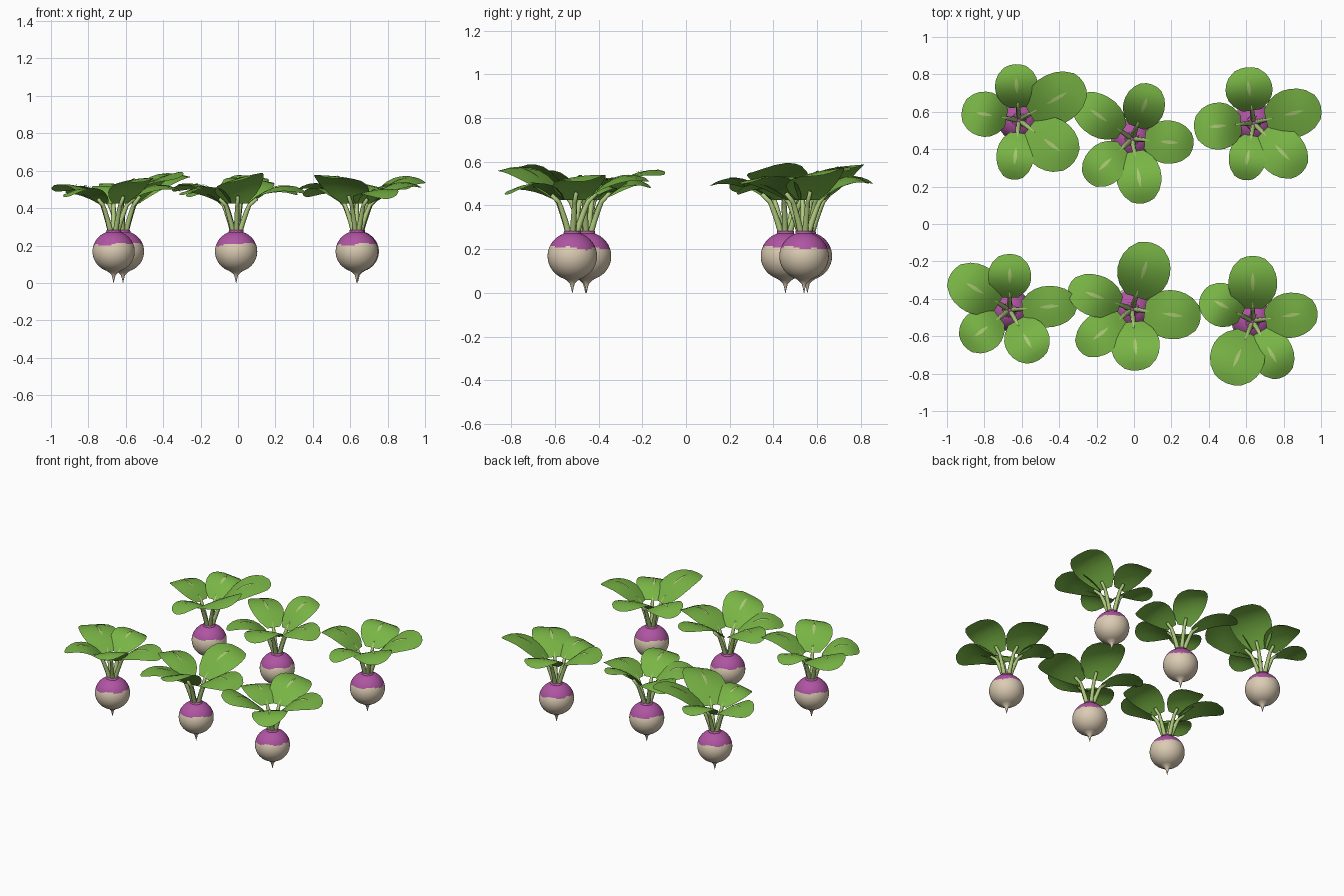
import bpy
import bmesh
import math
from mathutils import Vector

cube = bpy.data.objects.get("Cube")
if cube:
    bpy.data.objects.remove(cube)


def material(name, rgb):
    m = bpy.data.materials.new(name)
    m.use_nodes = True
    m.diffuse_color = (*rgb, 1)
    m.node_tree.nodes["Principled BSDF"].inputs["Base Color"].default_value = (*rgb, 1)
    return m


CREAM = material("cream skin", (0.71, 0.60, 0.45))
PURPLE = material("purple skin", (0.43, 0.09, 0.36))
LEAF = material("leaf green", (0.19, 0.46, 0.06))
STEM = material("pale stem green", (0.42, 0.58, 0.20))
RIB = material("rib green", (0.40, 0.58, 0.17))


def finish(name, bm, mats, at):
    bmesh.ops.translate(bm, verts=bm.verts, vec=(*at, 0))
    for f in bm.faces:
        f.smooth = True
    mesh = bpy.data.meshes.new(name)
    bm.to_mesh(mesh)
    bm.free()
    for m in mats:
        mesh.materials.append(m)
    obj = bpy.data.objects.new(name, mesh)
    bpy.context.collection.objects.link(obj)


def skin(bm, rows, closed=False):
    """Join rows of points with quads."""
    grid = [[bm.verts.new(p) for p in row] for row in rows]
    n = len(grid[0])
    for a, b in zip(grid, grid[1:]):
        for i in range(n if closed else n - 1):
            j = (i + 1) % n
            bm.faces.new((a[i], a[j], b[j], b[i]))
    return grid


def face_up(bm):
    for f in bm.faces:
        f.normal_update()
    bmesh.ops.reverse_faces(bm, faces=[f for f in bm.faces if f.normal.z < 0])


def lathe(bm, profile, sides):
    skin(bm, [[(r * math.cos(k * math.tau / sides), r * math.sin(k * math.tau / sides), z)
               for k in range(sides)] for r, z in profile], True)


# Round root with a thin tail and a purple shoulder
def root(name, at, seed):
    radius, mid, sides = 0.113, 0.168, 64
    profile = [(0.001, 0), (0.005, 0.02), (0.011, 0.042), (0.025, 0.056)]
    for i in range(42):
        a = math.radians(-70 + 155 * i / 41)
        profile.append((radius * math.cos(a), mid + radius * 0.97 * math.sin(a)))
    profile.append((0.001, mid + radius * 0.97))
    bm = bmesh.new()
    lathe(bm, profile, sides)
    for f in bm.faces:
        c = f.calc_center_median()
        a = math.atan2(c.y, c.x) + seed
        edge = 0.206 + 0.006 * math.sin(2 * a) + 0.004 * math.sin(5 * a)
        f.material_index = int(c.z > edge)
    finish(name + "_root", bm, [CREAM, PURPLE], at)


# Low crown where the stems leave the root
def crown(name, at):
    bm = bmesh.new()
    lathe(bm, ((0.042, 0.26), (0.038, 0.282), (0.001, 0.279)), 12)
    finish(name + "_crown", bm, [PURPLE], at)


BASE_R, BASE_Z = 0.068, 0.425
WIDTHS = (0.40, 0.74, 0.92, 1.0, 1.0, 0.94, 0.80, 0.52)


def blade_point(t, side, reach, width, tip, roll, lift=0):
    """Point on a domed leaf along +x, its left edge raised by roll."""
    u = t * (1 - 0.06 * side * side)
    i = min(int(t * 7), 6)
    half = width / 2 * (WIDTHS[i] + (WIDTHS[i + 1] - WIDTHS[i]) * (t * 7 - i))
    z = BASE_Z + (tip - BASE_Z) * u + 0.24 * u * (1 - u)
    z += roll * side * half * min(1, 2 * t) - 0.012 * side * side * math.sin(math.pi * t)
    return Vector((BASE_R + (reach - BASE_R) * u, side * half, z + lift))


def turned(name, bm, angle, mat, at):
    c, s = math.cos(math.radians(angle)), math.sin(math.radians(angle))
    for v in bm.verts:
        x, y, z = v.co
        v.co = (x * c - y * s, x * s + y * c, z)
    finish(name, bm, [mat], at)


# Leaf: blade, raised pale rib and tapering stem
def leaf(name, at, angle, reach, width, tip, roll=0.12):
    shape = (reach, width, tip, roll)
    bm = bmesh.new()
    skin(bm, [[blade_point(i / 7, s / 2, *shape) for s in range(-2, 3)] for i in range(8)])
    face_up(bm)
    turned(name + "_blade", bm, angle, LEAF, at)

    bm = bmesh.new()
    rows = []
    for i in range(7):
        half = 0.001 + 0.009 * math.sin(math.pi * i / 6)
        p = blade_point(0.32 + 0.06 * i, 0, *shape, lift=0.005)
        across = Vector((0, half, roll * half))
        rows.append([p + across, p - across])
    skin(bm, rows)
    face_up(bm)
    turned(name + "_rib", bm, angle, RIB, at)

    bm = bmesh.new()
    path = [Vector((0.016, 0, 0.26)), Vector((0.036, 0, 0.325)), Vector((0.058, 0, 0.385)),
            Vector((BASE_R + 0.004, 0, BASE_Z - 0.008)), blade_point(0.15, 0, *shape, lift=-0.013)]
    rows = []
    for i, p in enumerate(path):
        d = (path[min(i + 1, 4)] - path[max(i - 1, 0)]).normalized()
        across, side = Vector((d.z, 0, -d.x)), Vector((0, 1, 0))
        thick = 0.015 - 0.0014 * i
        rows.append([p + thick * (across * math.cos(k * math.pi / 4) + side * math.sin(k * math.pi / 4))
                     for k in range(8)])
    grid = skin(bm, rows, True)
    bm.faces.new(grid[-1])
    turned(name + "_stem", bm, angle, STEM, at)


def plant(name, x, y, leaves):
    root(name, (x, y), x * 5 + y * 3)
    crown(name, (x, y))
    for i, spec in enumerate(leaves):
        leaf(f"{name}_leaf_{i + 1}", (x, y), *spec)


# Each leaf: direction in degrees, reach, width, tip height, optional roll
plant("back_right", -0.615, 0.555, [
    (94, 0.30, 0.23, 0.50), (30, 0.40, 0.27, 0.57), (-37, 0.37, 0.28, 0.56, 0.25),
    (-96, 0.32, 0.20, 0.46), (170, 0.31, 0.24, 0.48)])
plant("back_middle", -0.01, 0.455, [
    (70, 0.31, 0.22, 0.56), (-5, 0.33, 0.23, 0.47), (-80, 0.35, 0.24, 0.49),
    (-137, 0.33, 0.22, 0.46), (145, 0.37, 0.22, 0.50)])
plant("back_left", 0.64, 0.54, [
    (98, 0.30, 0.25, 0.50), (14, 0.37, 0.26, 0.54, 0.2), (-46, 0.37, 0.25, 0.50),
    (-100, 0.31, 0.20, 0.45), (185, 0.32, 0.25, 0.50)])
plant("front_right", -0.665, -0.46, [
    (90, 0.30, 0.23, 0.48), (148, 0.37, 0.26, 0.49), (217, 0.31, 0.23, 0.46),
    (-60, 0.31, 0.24, 0.54), (5, 0.36, 0.22, 0.49)])
plant("front_middle", -0.01, -0.455, [
    (73, 0.37, 0.28, 0.54), (-8, 0.37, 0.26, 0.48), (-85, 0.33, 0.26, 0.55, 0.28),
    (-142, 0.36, 0.22, 0.47), (160, 0.36, 0.22, 0.49)])
plant("front_left", 0.635, -0.52, [
    (90, 0.35, 0.26, 0.51), (9, 0.35, 0.24, 0.51), (-60, 0.34, 0.23, 0.45),
    (-113, 0.36, 0.29, 0.56, -0.1), (152, 0.31, 0.23, 0.46)])
